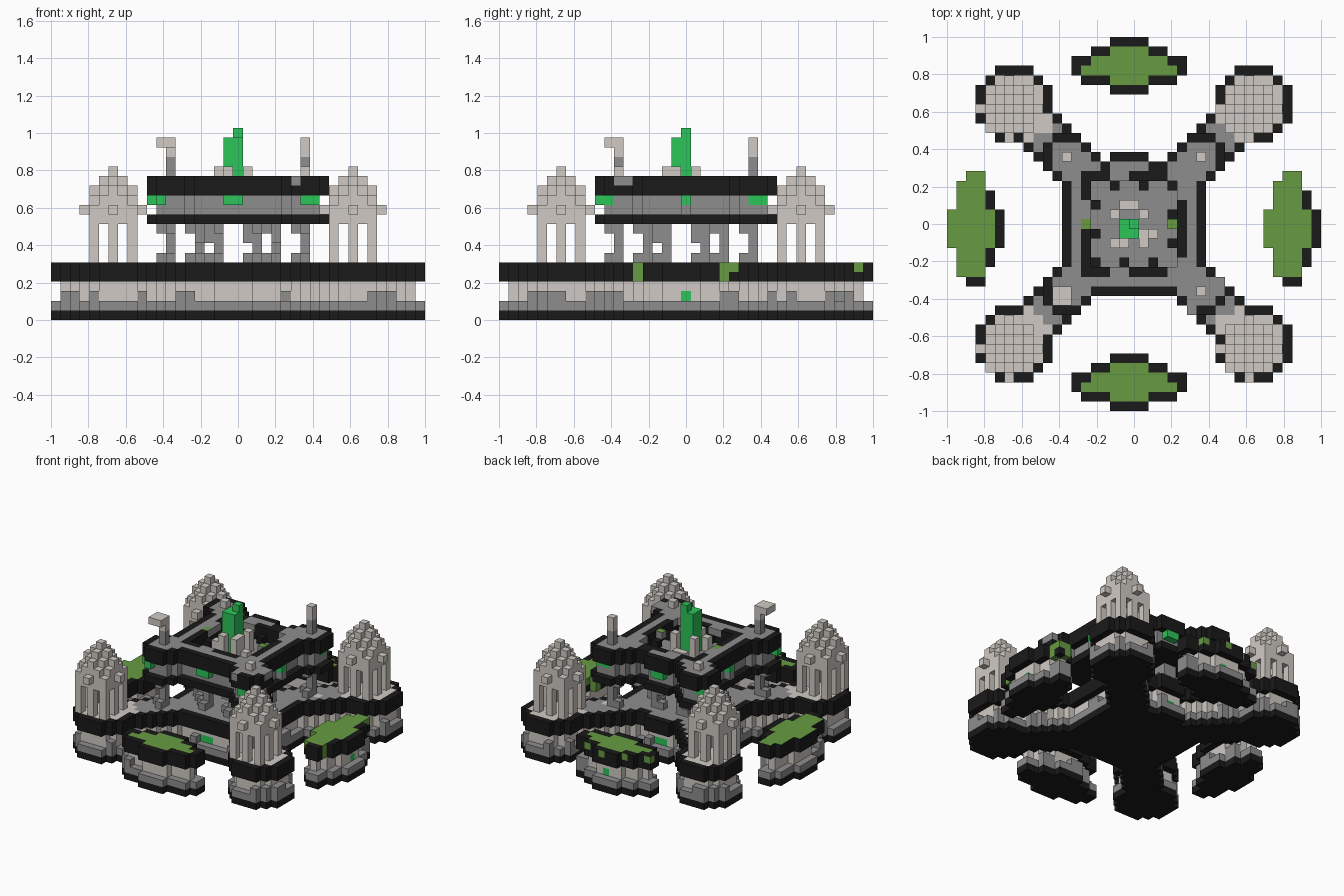
import bpy, bmesh
from mathutils import Vector

cube = bpy.data.objects.get("Cube")
if cube:
    bpy.data.objects.remove(cube, do_unlink=True)

U = 2 / 39  # block size
COLOURS = {
    "black_stone": (0.010, 0.010, 0.010),
    "grey_stone": (0.27, 0.27, 0.27),
    "light_stone": (0.63, 0.59, 0.55),
    "grass": (0.135, 0.33, 0.054),
    "green_crystal": (0.025, 0.56, 0.1),
}
BLACK, GREY, LIGHT, GRASS, CRYSTAL = range(5)
MATS = []
for name, rgb in COLOURS.items():
    m = bpy.data.materials.new(name)
    m.use_nodes = True
    m.diffuse_color = (*rgb, 1)
    m.node_tree.nodes["Principled BSDF"].inputs["Base Color"].default_value = (*rgb, 1)
    MATS.append(m)

AXES = [Vector(v) for v in ((1, 0, 0), (0, 1, 0), (0, 0, 1))]


def build(name, cells, tops=None):
    """Make one mesh from blocks {(i, j, layer): colour}, outer faces only."""
    tops = tops or {}
    bm = bmesh.new()
    verts = {}

    def vert(p):
        key = tuple(round(2 * c) for c in p)
        if key not in verts:
            verts[key] = bm.verts.new(p * U)
        return verts[key]

    for cell, colour in cells.items():
        centre = Vector(cell) + Vector((0, 0, 0.5))
        for a in range(3):
            for s in (1, -1):
                n = AXES[a] * s
                if tuple(int(c) for c in Vector(cell) + n) in cells:
                    continue
                u, v = AXES[(a + 1) % 3] / 2, AXES[(a + 2) % 3] / 2 * s
                mid = centre + n / 2
                f = bm.faces.new([vert(mid + q) for q in (-u - v, u - v, u + v, v - u)])
                f.material_index = tops.get(cell, colour) if a == 2 and s == 1 else colour
    mesh = bpy.data.meshes.new(name)
    bm.to_mesh(mesh)
    bm.free()
    for m in MATS:
        mesh.materials.append(m)
    bpy.context.collection.objects.link(bpy.data.objects.new(name, mesh))


def inner(fp):
    return {(i, j) for i, j in fp
            if {(i + 1, j), (i - 1, j), (i, j + 1), (i, j - 1)} <= fp}


def plinth(fp):
    """Layered base: black foot, grey step, recessed light wall, black rim."""
    core = inner(fp)
    cells = {}
    for i, j in fp:
        cells[i, j, 0] = BLACK
        cells[i, j, 1] = GREY
        for k in (4, 5):
            cells[i, j, k] = BLACK
        if (i, j) in core:
            cells[i, j, 2] = cells[i, j, 3] = LIGHT
        elif max(abs(i), abs(j)) < 19 and (i // 2 * 7 + j // 2 * 5) % 3 == 0:
            cells[i, j, 2] = GREY  # loose ledge blocks
    return cells, core


# Footprints
TOWERS = [(sx, sy) for sx in (-1, 1) for sy in (-1, 1)]
R = range(-19, 20)
square = {(i, j) for i in R for j in R if abs(i) <= 7 and abs(j) <= 7
          and not (j == 7 and not -2 <= i <= 1)}
arms = {(i, j) for i in R for j in R if abs(abs(i) - abs(j)) <= 3
        and max(abs(i), abs(j)) <= 11 and abs(i) + abs(j) > 8}
pads = {(i, j) for i in R for j in R
        if 9 <= abs(i) <= 16 and 9 <= abs(j) <= 16
        and abs(abs(i) - 12.5) + abs(abs(j) - 12.5) <= 5}

# Main base with four diagonal arms and tower pads
cells, core = plinth(square | arms | pads)
for i, j in core:
    floor = LIGHT if (i, j) in pads else GREY
    if floor == GREY and (i * 7 + j * 3) % 11 == 0 and abs(i) > 6:
        floor = LIGHT
    cells[i, j, 5] = floor
for i in (-1, 0):
    for s in (-1, 1):
        cells.pop((i, s * 7, 2), None)
        cells[i, s * 6, 2] = CRYSTAL
build("main_base", cells)

# Four grassy outer islands
HALF = (2, 5, 6, 6, 4, 2)
for name, start, swap in (("front", -19, False), ("back", 14, False),
                          ("right", -19, True), ("left", 14, True)):
    fp = set()
    for row, w in enumerate(HALF):
        for t in range(-w, w):
            fp.add((start + row, t) if swap else (t, start + row))
    cells, core = plinth(fp)
    tops = {(i, j, 5): GRASS for i, j in core}
    for i, j in fp - core:
        # Grass spills over the rim on one side of the side islands
        if swap and i < start + 4 and j > -6:
            tops[i, j, 5] = GRASS
            if start > 0:
                cells[i, j, 5] = GRASS
                if (i + j) % 3 == 0:
                    cells[i, j, 4] = GRASS
        # A few drips on the back edge
        elif name == "back" and j >= 17 and i % 3 == 0:
            cells[i, j, 5] = GRASS
            tops[i, j, 5] = BLACK
    if start > 0:
        cells[(18, 0, 2) if swap else (0, 18, 2)] = CRYSTAL
    build(name + "_island", cells, tops)

# Domed corner towers on open legs
for sx, sy in TOWERS:
    cx, cy = (12 if sx > 0 else -13), (12 if sy > 0 else -13)
    cells = {}
    for a in range(-3, 4):
        for b in range(-3, 4):
            d, m = abs(a) + abs(b), max(abs(a), abs(b))
            layers = []
            if m == 2 and d in (2, 4):
                layers += range(6, 10)
            if m == 2:
                layers += [10]
            if m <= 2 or m == d == 3:
                layers += [11]
            if m <= 2 and d <= 3:
                layers += [12]
            if m <= 2 and d <= 2:
                layers += [13]
            if d <= 1:
                layers += [14]
            if d == 0:
                layers += [15]
            for k in layers:
                cells[cx + a, cy + b, k] = LIGHT
    build(f"{'back' if sy > 0 else 'front'}_{'left' if sx > 0 else 'right'}_tower", cells)

# Raised deck with short diagonal corners and a sunken court
stubs = {(i, j) for i, j in arms if max(abs(i), abs(j)) <= 9 and abs(i) + abs(j) <= 17}
deck = square | stubs
core = inner(deck)
GLOW = (-9, -8, 7, 8)
cells, tops = {}, {}
for i, j in deck:
    m = max(abs(i), abs(j))
    cells[i, j, 10] = BLACK
    for k in (11, 12):
        if (i, j) in core:
            cells[i, j, k] = GREY
    if m >= 5:
        broken = m == 5 and (i // 2 + j // 3) % 3 != 0
        cells[i, j, 13] = BLACK
        cells[i, j, 14] = GREY if (i, j) in core and not broken else BLACK
    elif m == 4 and (i + 2 * j) % 3 == 0:
        cells[i, j, 13] = BLACK
    if i in GLOW and j in GLOW:
        cells[i, j, 12] = CRYSTAL
for s in (-7, 7):
    cells[0, s, 12] = cells[-1, s, 12] = cells[s, 0, 12] = CRYSTAL
    cells[s, 0, 11] = GREY
for i in (-5, 4):
    cells[i, 0, 14] = GREY
    tops[i, 0, 14] = GRASS
for i, j in ((6, -9), (9, -7), (9, -6)):
    cells[i, j, 14] = GREY
build("upper_deck", cells, tops)

# Pillars holding the deck, each with an offset foot and cap
cells = {}
for sx, sy in TOWERS:
    for px, py in ((7, 7), (4, 2), (2, 4)):
        x, y = sx * px, sy * py
        for k in range(6, 10):
            cells[x, y, k] = GREY
        for k in (6, 9):
            cells[x - 1, y, k] = cells[x, y - 1, k] = GREY
    cells[sx * 2 - 1, sy * 4, 8] = cells[sx * 4, sy * 2 - 1, 8] = GREY
build("deck_pillars", cells)

# Two slim corner posts, one with a hooked head, and two low stubs
cells = {}
for p in (-7, 7):
    for k in range(15, 19):
        cells[p, p, k] = GREY if k < 17 else LIGHT
    cells[p, -p, 15] = LIGHT
cells[-8, -7, 18] = cells[-7, -8, 18] = cells[-8, -8, 18] = LIGHT
build("corner_posts", cells)

# Broken light columns around the crystal
cells = {}
for i, j, top in ((-2, 1, 15), (1, -2, 15), (1, 1, 15), (-2, -2, 14), (-1, -2, 15),
                  (1, -1, 15), (2, -1, 13), (-1, 2, 13), (0, 2, 13)):
    for k in range(13, top + 1):
        cells[i, j, k] = LIGHT
build("court_columns", cells)

# Tall crystal
cells = {(i, j, k): CRYSTAL for i in (-1, 0) for j in (-1, 0)
         for k in range(13, 20 if i == j == 0 else 19)}
build("crystal", cells)
